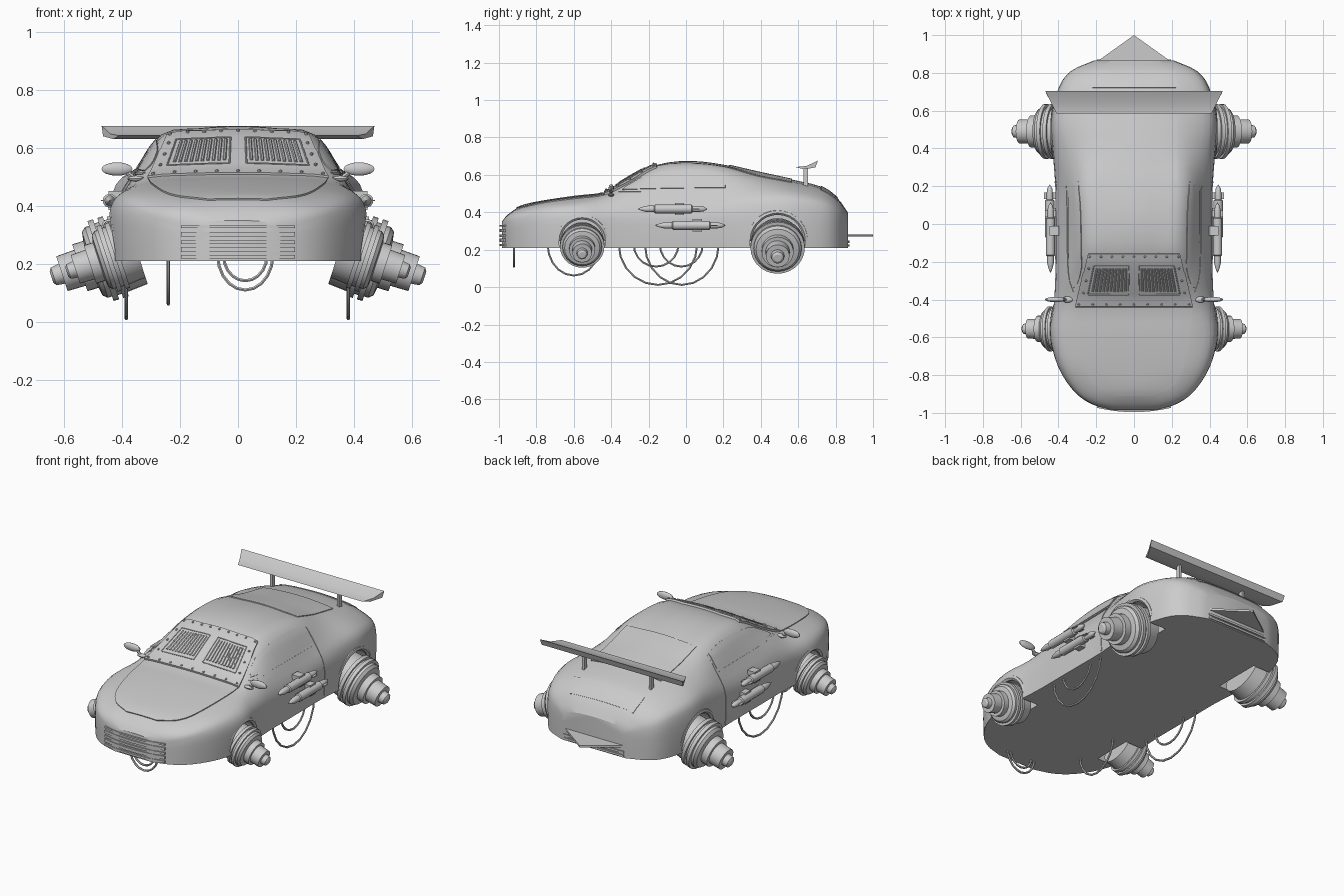
import bpy, bmesh, math
from mathutils import Vector
from mathutils.bvhtree import BVHTree

if "Cube" in bpy.data.objects:
    bpy.data.objects.remove(bpy.data.objects["Cube"])

def finish(name, bm, mirror=False, angle=30):
    bmesh.ops.remove_doubles(bm, verts=bm.verts, dist=1e-5)
    bmesh.ops.recalc_face_normals(bm, faces=bm.faces)
    me = bpy.data.meshes.new(name)
    bm.to_mesh(me)
    o = bpy.data.objects.new(name, me)
    bpy.context.collection.objects.link(o)
    smooth(o, angle)
    if mirror:
        o.modifiers.new("mirror", 'MIRROR')
    return o

def smooth(o, angle):
    for p in o.data.polygons:
        p.use_smooth = True
    o.data.set_sharp_from_angle(angle=math.radians(angle))

def catmull(pts, n):
    p = [tuple(2*a-b for a, b in zip(pts[0], pts[1]))] + list(pts)
    p.append(tuple(2*a-b for a, b in zip(pts[-1], pts[-2])))
    out = []
    for i in range(1, len(p)-2):
        for k in range(n):
            t = k/n
            out.append(tuple(.5*(2*b+(c-a)*t+(2*a-5*b+4*c-d)*t*t+(3*b-a-3*c+d)*t**3)
                             for a, b, c, d in zip(*p[i-1:i+3])))
    return out + [tuple(pts[-1])]

def loft(rings, caps=True):
    bm = bmesh.new()
    vs = [[bm.verts.new(c) for c in r] for r in rings]
    n = len(vs[0])
    for a, b in zip(vs, vs[1:]):
        for i in range(n):
            bm.faces.new((a[i], a[(i+1) % n], b[(i+1) % n], b[i]))
    if caps:
        bm.faces.new(vs[0])
        bm.faces.new(vs[-1])
    return bm

def lathe(name, prof, origin, axis, segs=24, mirror=True):
    q = Vector(axis).to_track_quat('Z', 'Y')
    rings = [[Vector(origin) + q @ Vector((max(r, 1e-4)*math.cos(a), max(r, 1e-4)*math.sin(a), t))
              for a in [2*math.pi*i/segs for i in range(segs)]] for t, r in prof]
    return finish(name, loft(rings), mirror)

def tube(name, pts, r, mirror=False):
    cu = bpy.data.curves.new(name, 'CURVE')
    cu.dimensions = '3D'
    cu.bevel_depth, cu.bevel_resolution, cu.use_fill_caps = r, 1, True
    s = cu.splines.new('POLY')
    s.points.add(len(pts)-1)
    for p, c in zip(s.points, pts):
        p.co = (*c, 1)
    tmp = bpy.data.objects.new(name, cu)
    bm = bmesh.new()
    bm.from_mesh(bpy.data.meshes.new_from_object(tmp))
    bpy.data.objects.remove(tmp)
    return finish(name, bm, mirror, 50)

def box(name, c, s, mirror=False):
    bm = bmesh.new()
    bmesh.ops.create_cube(bm, size=1)
    for v in bm.verts:
        v.co = Vector(c) + Vector([a*b for a, b in zip(v.co, s)])
    return finish(name, bm, mirror)

# Body shell sections: y, side w, side z, belt w, belt z, roof w, roof z, centre z
SEC = [(-.985, .12, .30, .115, .33, .09, .345, .35),
       (-.95, .23, .33, .22, .365, .17, .385, .39),
       (-.88, .32, .36, .30, .395, .22, .42, .432),
       (-.75, .40, .385, .365, .43, .27, .452, .46),
       (-.58, .44, .39, .40, .445, .295, .475, .485),
       (-.43, .42, .40, .37, .465, .30, .495, .505),
       (-.29, .412, .40, .365, .49, .27, .565, .585),
       (-.15, .412, .40, .36, .50, .255, .635, .655),
       (.02, .412, .40, .36, .50, .265, .645, .675),
       (.20, .412, .41, .365, .50, .27, .63, .655),
       (.38, .425, .42, .385, .50, .26, .585, .615),
       (.55, .435, .42, .40, .495, .26, .555, .578),
       (.72, .395, .41, .36, .47, .23, .52, .538),
       (.81, .33, .38, .30, .43, .20, .465, .475),
       (.865, .21, .34, .20, .37, .14, .39, .40)]
rings = []
for y, w, zs, w2, z2, w3, z3, zc in catmull(SEC, 3):
    half = [(w, .21), (w*1.01, .30), (w, zs), (w2, z2), (w3, z3), (w3*.5, zc-(zc-z3)*.25)]
    full = half + [(0, zc)] + [(-x, z) for x, z in reversed(half)]
    rings.append([(x, y, z) for x, z in catmull(full, 3)])
bm = loft(rings)
bmesh.ops.recalc_face_normals(bm, faces=bm.faces)
bvh = BVHTree.FromBMesh(bm)
body = finish("body_shell", bm)

# Wheel arch cut-outs, arch lips and tilted thrusters
THR = [(0, 0), (0, .125), (.075, .13), (.075, .145), (.095, .145), (.095, .13), (.11, .13),
       (.11, .145), (.13, .145), (.13, .128), (.145, .128), (.16, .115), (.165, .085), (.205, .085),
       (.205, .065), (.27, .063), (.27, .036), (.30, .032), (.308, .02), (.308, 0)]
for tag, y, zc, r, s in (("front", -.555, .25, .125, .82), ("rear", .49, .25, .15, 1)):
    cut = lathe(tag + "_arch_cutter", [(0, r), (.3, r)], (.31, y, zc), (1, 0, 0), 32)
    cut.hide_render = True
    cut.hide_set(True)
    b = body.modifiers.new("arch", 'BOOLEAN')
    b.operation, b.object, b.solver = 'DIFFERENCE', cut, 'EXACT'
    bpy.context.view_layer.objects.active = body
    bpy.ops.object.modifier_apply(modifier=b.name)
    bpy.data.objects.remove(cut)
    arc = [math.pi*i/14 for i in range(15)]
    tube(tag + "_arch_lip", [(.43-.02*(1-math.sin(a)), y+r*math.cos(a), zc+r*math.sin(a)) for a in arc],
         .014, True)
    lathe(tag + "_thruster", [(t*s, q*s) for t, q in THR], (.35, y, .25), (.95, 0, -.31), 28)
smooth(body, 30)

# Panels laid on the shell by projection
def on_body(a, b, axis, off):
    o, d = (Vector((a, b, 2)), Vector((0, 0, -1))) if axis == 'z' else (Vector((2, a, b)), Vector((-1, 0, 0)))
    hit, nrm = bvh.ray_cast(o, d)[:2]
    return hit + nrm*off, nrm

def panel(name, rows, axis='z', off=.006, cols=12, mirror=False, sub=4):
    bm = bmesh.new()
    tops, lows = [], []
    for a0, b0, a1, b1 in [r for r in (catmull(rows, sub) if sub else rows)]:
        t, l = [], []
        for i in range(cols+1):
            f = i/cols
            p, n = on_body(a0+(a1-a0)*f, b0+(b1-b0)*f, axis, off)
            t.append(bm.verts.new(p))
            l.append(bm.verts.new(p-n*(off+.006)))
        tops.append(t)
        lows.append(l)
    def quads(g):
        for a, b in zip(g, g[1:]):
            for i in range(len(a)-1):
                bm.faces.new((a[i], a[i+1], b[i+1], b[i]))
    quads(tops)
    quads(lows)
    quads([tops[0], lows[0]])
    quads([tops[-1], lows[-1]])
    for k in (0, -1):
        quads([[r[k] for r in tops], [r[k] for r in lows]])
    return finish(name, bm, mirror, 40)

panel("hood", [(-x, y, x, y) for x, y in ((.10, -.905), (.2, -.86), (.26, -.77), (.295, -.6), (.308, -.44))])
panel("rear_window", [(-.23, y, .23, y) for y in (.23, .34, .45, .565)], off=.005)
panel("rear_deck", [(-x, y, x, y) for x, y in ((.23, .72), (.23, .76), (.22, .81))], off=.004)
panel("side_window", [(-.34, .52, -.32, .537), (-.34+.14, .525, -.2, .60), (-.05, .528, -.05, .625),
                      (.1, .53, .1, .625), (.21, .53, .21, .605)], 'x', .004, 6, True)
panel("door_seam", [(.216, z, .224, z) for z in (.22, .3, .4, .5, .6)], 'x', .003, 1, True)
panel("door_belt_line", [(y, .508, y, .514) for y in (-.36, -.15, .05, .2)], 'x', .003, 1, True)

# Armoured windscreen with vents and rivets
def screen(u, v):
    return u*(.31-.07*v), -.435+.28*v
panel("windscreen_armour", [(*screen(-1, v), *screen(1, v)) for v in (0, .25, .5, .75, 1)], off=.012)
bm = bmesh.new()
edge = [(u/4, v) for u in range(-4, 5) for v in (.05, .95)] + [(s, v) for s in (-.96, .96) for v in (.27, .5, .73)]
for u, v in edge:
    p, n = on_body(*screen(u*.95, v), 'z', .013)
    for vert in bmesh.ops.create_icosphere(bm, subdivisions=1, radius=.007)['verts']:
        vert.co += p
finish("windscreen_rivets", bm)
for side in (-1, 1):
    tag = "left" if side < 0 else "right"
    edges = [[side*.10, side*.83], [.24, .78]]
    u0, u1 = edges[0]
    for i, (ua, va, ub, vb) in enumerate(((u0, .24, u1, .24), (u0, .78, u1, .78), (u0, .24, u0, .78), (u1, .24, u1, .78))):
        tube(f"{tag}_vent_frame_{i}", [on_body(*screen(ua+(ub-ua)*k/4, va+(vb-va)*k/4), 'z', .013)[0]
                                       for k in range(5)], .003)
    for i in range(10):
        u = side*(.16+.066*i)
        tube(f"{tag}_vent_slat_{i}", [on_body(*screen(u, v), 'z', .013)[0] for v in (.3, .5, .73)], .0055)

# Front grille and rear vent slats that wrap round the bumpers
def slat(name, z, h, y0, y1, d, x=.197):
    xs = [x*(i/4-1) for i in range(9)]
    rr = [[(a, y0+(y1-y0)*(a/x)**2+dy, z+dz) for dy, dz in ((-d, -h), (d, -h), (d, h), (-d, h))] for a in xs]
    finish(name, loft(rr))
for i, (z, h) in enumerate(((.225, .006), (.25, .009), (.275, .006), (.302, .008), (.328, .005))):
    slat(f"grille_slat_{i}", z, h, -.985, -.962, .011)
for i, z in enumerate((.222, .243)):
    slat(f"rear_slat_{i}", z, .006, .862, .858, .012)

# Rear pointed plate
rr = [[(-.21, .85, z), (.21, .85, z), (0, 1, z)] for z in (.27, .282)]
finish("rear_pointed_plate", loft(rr))

# Rear wing and posts
prof = ((.585, .642, .41), (.645, .648, .44), (.705, .676, .47), (.692, .64, .465), (.63, .63, .43))
finish("rear_wing", loft([[(s*h, y, z) for y, z, h in prof] for s in (-1, 1)]))
box("wing_post", (.22, .64, .585), (.014, .025, .10), True)

# Mirrors
bm = bmesh.new()
for c, r in (((.417, -.40, .527), (.055, .014, .023)), ((.352, -.40, .494), (.03, .016, .01))):
    for v in bmesh.ops.create_uvsphere(bm, u_segments=14, v_segments=8, radius=1)['verts']:
        v.co = Vector(c) + Vector([a*b for a, b in zip(v.co, r)])
finish("side_mirror", bm, True)
tube("mirror_stalk", [(.35, -.40, .49), (.39, -.40, .52)], .008, True)

# Side rockets with fins and mounts
ROCKET = [(0, 0), (.02, .013), (.05, .017), (.08, .017), (.085, .024), (.28, .024), (.285, .018),
          (.32, .018), (.35, .011), (.375, 0)]
for tag, y, z, x in (("upper", .115, .418, .442), ("lower", .21, .33, .446)):
    lathe(tag + "_rocket", ROCKET, (x, y, z), (0, -1, 0), 14)
    box(tag + "_rocket_mount", (x-.02, y-.15, z), (.05, .05, .066), True)
    box(tag + "_rocket_fins_flat", (x, y-.06, z), (.06, .035, .004), True)

# Hanging cables below
def cable(name, a, b, low):
    pts = []
    for i in range(11):
        s = math.sin(math.pi*i/10)
        f = .5-.5*math.cos(math.pi*i/10)
        p = Vector(a).lerp(Vector(b), f)
        pts.append((p.x, p.y, .23-(.23-low)*s))
    tube(name, pts, .006)
for i, (x, y0, y1, low) in enumerate(((-.24, -.74, -.46, .062), (-.385, -.36, .06, .012), (-.385, -.28, -.04, .11),
                                      (.38, -.22, .175, .012), (.38, -.14, .09, .11))):
    cable(f"belly_cable_{i}", (x, y0, 0), (x, y1, 0), low)
cable("front_cable_wide", (-.07, -.92, 0), (.12, -.92, 0), .11)
cable("front_cable_narrow", (-.05, -.92, 0), (.10, -.92, 0), .142)
